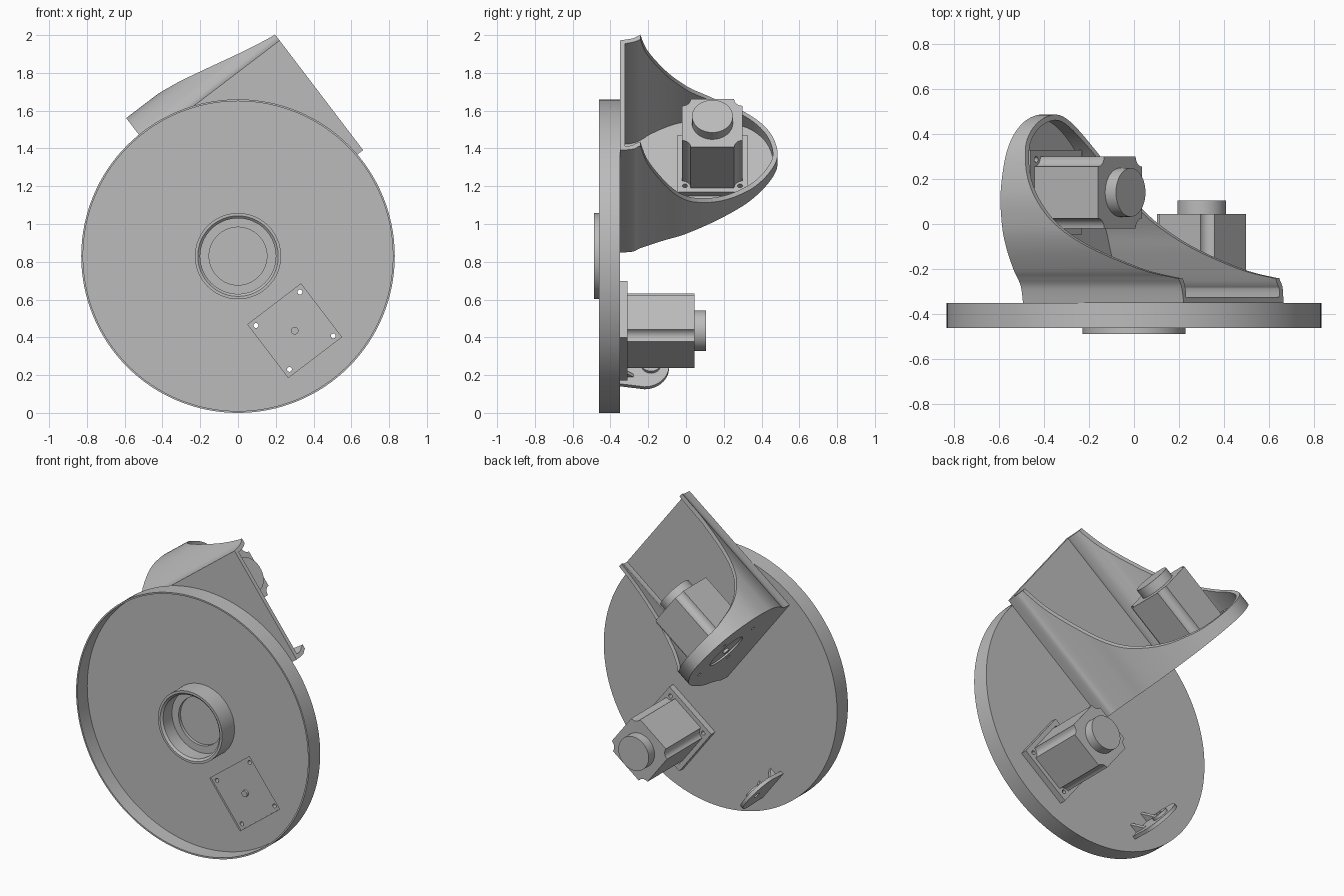
import bpy, bmesh, math
from mathutils import Matrix, Vector

if "Cube" in bpy.data.objects:
    bpy.data.objects.remove(bpy.data.objects["Cube"], do_unlink=True)

grey = bpy.data.materials.new("plain grey")
grey.use_nodes = True
grey.diffuse_color = (0.5, 0.5, 0.5, 1)
grey.node_tree.nodes["Principled BSDF"].inputs["Base Color"].default_value = (0.5, 0.5, 0.5, 1)

# Tilted axes shared by the housing and both motors
TILT = math.radians(37.3)
U = Vector((math.cos(TILT), 0, math.sin(TILT)))
V = Vector((-math.sin(TILT), 0, math.cos(TILT)))
Y = Vector((0, 1, 0))


def frame(x, y, z, origin=Vector()):
    m = Matrix((x, y, z)).transposed().to_4x4()
    m.translation = origin
    return m


def finish(name, bm):
    bmesh.ops.recalc_face_normals(bm, faces=bm.faces)
    mesh = bpy.data.meshes.new(name)
    bm.to_mesh(mesh)
    bm.free()
    mesh.materials.append(grey)
    ob = bpy.data.objects.new(name, mesh)
    bpy.context.collection.objects.link(ob)
    return ob


def prism(name, pts, z0, z1, m):
    bm = bmesh.new()
    low = [bm.verts.new(m @ Vector((a, b, z0))) for a, b in pts]
    high = [bm.verts.new(m @ Vector((a, b, z1))) for a, b in pts]
    bm.faces.new(low)
    bm.faces.new(high)
    for i in range(len(pts)):
        j = (i + 1) % len(pts)
        bm.faces.new((low[i], low[j], high[j], high[i]))
    return finish(name, bm)


def lathe(name, profile, centre, steps=128):
    bm = bmesh.new()
    vs = [bm.verts.new((r, y, centre.z)) for r, y in profile]
    es = [bm.edges.new(p) for p in zip(vs, vs[1:])]
    bmesh.ops.spin(bm, geom=vs + es, cent=centre, axis=Y, angle=2 * math.pi, steps=steps)
    bmesh.ops.remove_doubles(bm, verts=bm.verts, dist=0.0002)
    return finish(name, bm)


def circle(r, cx=0, cy=0, n=48):
    return [(cx + r * math.cos(2 * math.pi * i / n), cy + r * math.sin(2 * math.pi * i / n)) for i in range(n)]


def square(h):
    return [(-h, -h), (h, -h), (h, h), (-h, h)]


def cut(ob, *cutters):
    for c in cutters:
        c.hide_render = True
        mod = ob.modifiers.new("cut", "BOOLEAN")
        mod.operation, mod.solver, mod.object = "DIFFERENCE", "EXACT", c
        bpy.context.view_layer.objects.active = ob
        bpy.ops.object.modifier_apply(modifier=mod.name)
        bpy.data.objects.remove(c, do_unlink=True)


def smooth_curve(pts, n=6):
    # Catmull-Rom through the control points
    p = [Vector(q) for q in [pts[0]] + pts + [pts[-1]]]
    out = []
    for a, b, c, d in zip(p, p[1:], p[2:], p[3:]):
        for k in range(n):
            t = k / n
            out.append(0.5 * (2 * b + (c - a) * t + (2 * a - 5 * b + 4 * c - d) * t * t
                              + (3 * b - a - 3 * c + d) * t ** 3))
    return out + [p[-1]]


def screw_holes(m, z0, z1):
    return [prism("hole_cutter", circle(0.013, sx * 0.146, sy * 0.146, 16), z0, z1, m)
            for sx in (-1, 1) for sy in (-1, 1)]


def motor(name, m):
    flange = prism(name + "_flange", square(0.1875), 0, 0.04, m)
    cut(flange, *screw_holes(m, -0.1, 0.1))
    # Square body with a concave flute on each corner
    h, r, body = 0.16, 0.045, []
    for q in range(4):
        rot = Matrix.Rotation(q * math.pi / 2, 2)
        for i in range(9):
            a = -math.pi / 2 - i * math.pi / 16
            body.append(tuple(rot @ Vector((h + r * math.cos(a), h + r * math.sin(a)))))
    prism(name + "_body", body, 0.04, 0.395, m)
    prism(name + "_end_boss", circle(0.108), 0.395, 0.455, m)
    prism(name + "_shaft", circle(0.02, n=24), -0.015, 0.02, m)


# Thin dished disc with a raised hub
disc = lathe("disc", [(0, -0.35), (0.83, -0.35), (0.83, -0.46), (0.82, -0.46), (0.82, -0.361),
                      (0.228, -0.361), (0.228, -0.487), (0.213, -0.487), (0.20, -0.475), (0.20, -0.385),
                      (0.153, -0.385), (0.153, -0.365), (0, -0.365)], Vector((0, 0, 0.83)))

# Lower motor, seen through a square opening in the disc
low = frame(V, U, Y, Vector((0.30, -0.35, 0.435)))
cut(disc, prism("opening_cutter", square(0.177), -0.2, 0.02, low))
motor("lower_motor", low)

# Upper housing: a tilted shell with a floor, opened by a sweeping cut
along_u = frame(Y, V, U)
WALL, BACK = 0.025, -0.323
side = smooth_curve([(-0.35, 0.705), (-0.28, 0.712), (-0.24, 0.735), (-0.12, 0.785), (0, 0.83),
                     (0.18, 0.93), (0.34, 1.05), (0.45, 1.19), (0.485, 1.31), (0.44, 1.45), (0.33, 1.55),
                     (0.15, 1.598), (0, 1.59), (-0.1, 1.56), (-0.2, 1.506), (-0.24, 1.475),
                     (-0.28, 1.45), (-0.35, 1.435)])
inner = []
for before, p, after in zip(side, side[1:], side[2:]):
    d = (after - before).normalized()
    q = p + Vector((-d.y, d.x)) * WALL
    if q.x > BACK + 0.005:
        inner.append(tuple(q))
inner = [(BACK, inner[0][1])] + inner + [(BACK, inner[-1][1])]
housing = prism("upper_housing", [tuple(p) for p in side], 0.475, 1.37, along_u)
sweep = smooth_curve([(1.36, -0.24), (1.18, -0.2), (0.93, -0.1), (0.77, 0), (0.68, 0.1), (0.62, 0.2),
                      (0.585, 0.3), (0.56, 0.4), (0.55, 0.6)])
top = frame(Y, V, U, U * 0.485 + V * 1.258 + Y * 0.14)
cut(housing,
    prism("inside_cutter", inner, 0.488, 1.6, along_u),
    prism("sweep_cutter", [(1.5, -0.24)] + [tuple(p) for p in sweep] + [(1.5, 0.6)], 0.3, 2, frame(U, Y, V)),
    prism("shaft_opening_cutter", circle(0.125), -0.2, 0.1, top),
    *screw_holes(top, -0.2, 0.1))
motor("upper_motor", top)

# Small tab at the lower edge, with a nut and two gussets
tab = frame(Y, V, U, U * -0.155 + V * 0.415)
outline = [(-0.35, -0.12)] + [(-0.22 + 0.13 * math.cos(a), 0.14 * math.sin(a))
                              for a in [math.pi * (i / 24 - 0.5) for i in range(25)]] + [(-0.35, 0.12)]
plate = prism("tab_plate", outline, 0, 0.022, tab)
cut(plate, prism("tab_hole_cutter", circle(0.02, -0.185, 0, 24), -0.1, 0.1, tab))
nut = prism("tab_nut", circle(0.05, -0.185, 0, 32), 0.022, 0.04, tab)
cut(nut, prism("nut_hole_cutter", circle(0.02, -0.185, 0, 24), -0.1, 0.1, tab))
for n, v in (("left", 0.35), ("right", 0.48)):
    prism("tab_gusset_" + n, [(-0.14, -0.35), (-0.14, -0.27), (-0.075, -0.35)], v - 0.01, v + 0.01,
          frame(U, Y, V))

# Smooth the round surfaces and keep the edges sharp
bpy.ops.object.select_all(action="DESELECT")
for ob in bpy.context.scene.objects:
    if ob.type == "MESH" and grey.name in ob.data.materials:
        ob.select_set(True)
        bpy.context.view_layer.objects.active = ob
bpy.ops.object.shade_smooth_by_angle(angle=math.radians(30))
